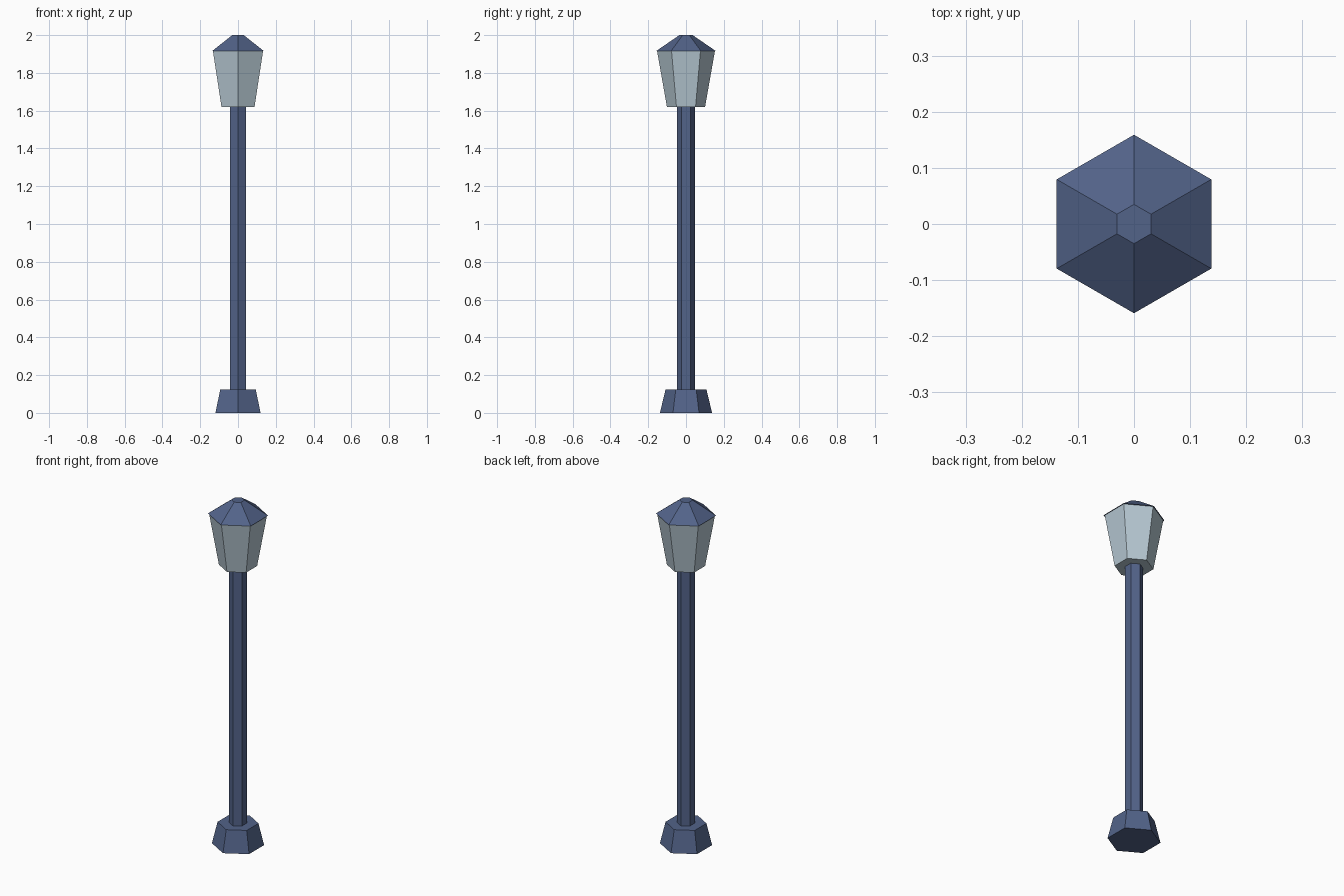
import bpy
import bmesh
from math import sin, cos, pi

cube = bpy.data.objects.get("Cube")
if cube:
    bpy.data.objects.remove(cube, do_unlink=True)

SIDES = 6


def make_material(name, rgb):
    mat = bpy.data.materials.new(name)
    mat.use_nodes = True
    color = (*rgb, 1.0)
    mat.diffuse_color = color
    mat.node_tree.nodes["Principled BSDF"].inputs["Base Color"].default_value = color
    return mat


def tapered_prism(name, mat, bottom, top):
    """Closed hexagonal frustum; bottom and top are (radius, height), corners on the y axis."""
    bm = bmesh.new()
    rings = []
    for radius, z in (bottom, top):
        angles = [pi / 2 + 2 * pi * i / SIDES for i in range(SIDES)]
        rings.append([bm.verts.new((radius * cos(a), radius * sin(a), z)) for a in angles])
    low, high = rings
    for i in range(SIDES):
        j = (i + 1) % SIDES
        bm.faces.new((low[i], low[j], high[j], high[i]))
    bm.faces.new(low[::-1])
    bm.faces.new(high)
    mesh = bpy.data.meshes.new(name)
    bm.to_mesh(mesh)
    bm.free()
    mesh.materials.append(mat)
    obj = bpy.data.objects.new(name, mesh)
    bpy.context.collection.objects.link(obj)
    return obj


metal = make_material("blue grey metal", (0.085, 0.125, 0.25))
glass = make_material("pale glass", (0.47, 0.58, 0.65))

# Foot and post
tapered_prism("base", metal, (0.138, 0.0), (0.108, 0.125))
tapered_prism("post", metal, (0.048, 0.125), (0.048, 1.62))

# Lantern and its overhanging roof
tapered_prism("lantern_glass", glass, (0.101, 1.62), (0.153, 1.915))
tapered_prism("lantern_roof", metal, (0.159, 1.915), (0.035, 2.0))
